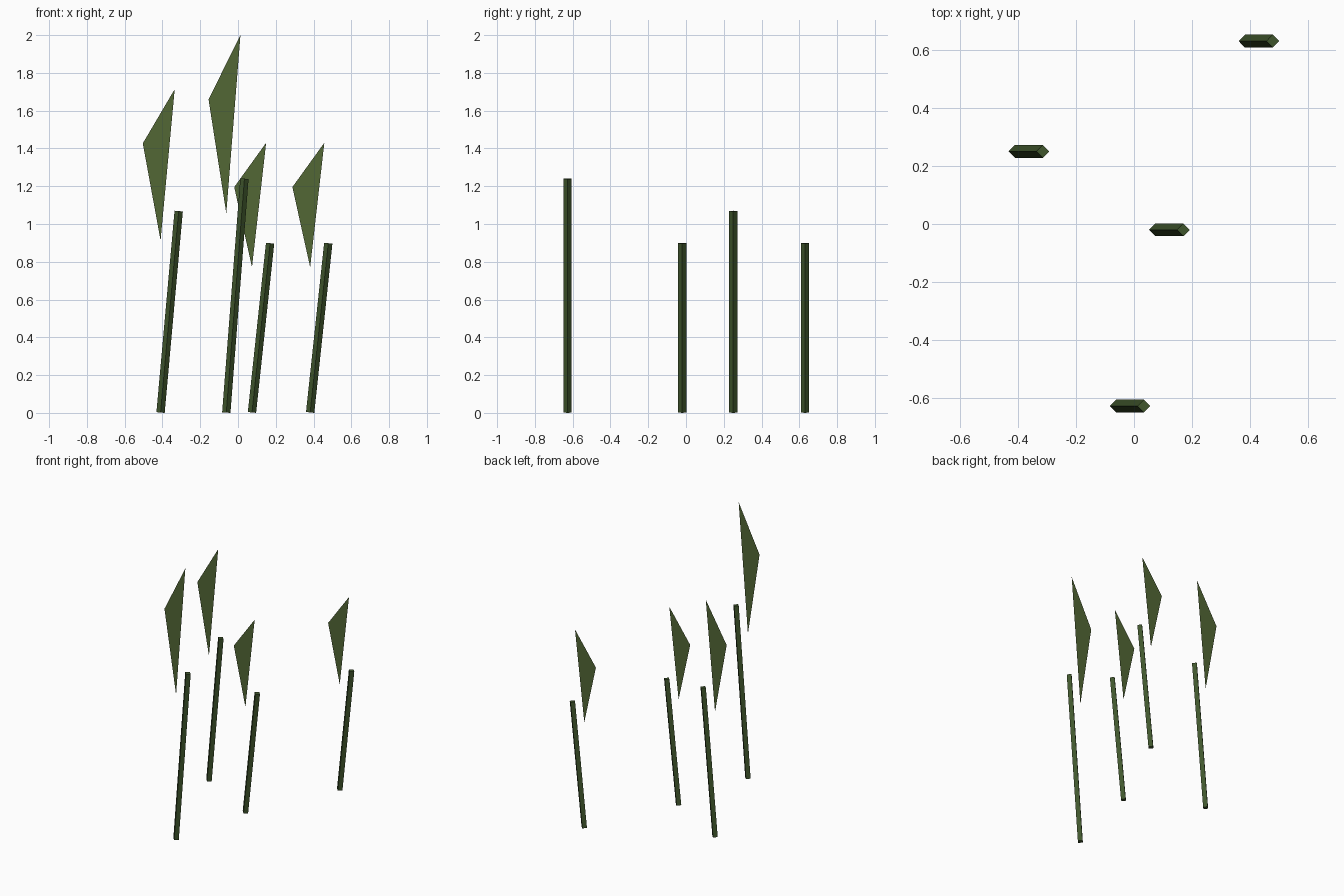
import bpy, bmesh
from mathutils import Matrix, Vector

if "Cube" in bpy.data.objects:
    bpy.data.objects.remove(bpy.data.objects["Cube"])


def material(name, color):
    m = bpy.data.materials.new(name)
    m.diffuse_color = (*color, 1)
    m.use_nodes = True
    m.node_tree.nodes["Principled BSDF"].inputs["Base Color"].default_value = m.diffuse_color
    return m


STALK = material("stalk_green", (0.052, 0.095, 0.026))
LEAF = material("leaf_green", (0.085, 0.135, 0.036))


def add_object(name, bm, mat, location):
    mesh = bpy.data.meshes.new(name)
    bm.to_mesh(mesh)
    bm.free()
    mesh.materials.append(mat)
    ob = bpy.data.objects.new(name, mesh)
    ob.location = location
    bpy.context.collection.objects.link(ob)


def reed(i, x, y, height):
    # leaning four-sided stalk
    axis = Vector((0.096, 0, 0.6 * height + 0.038))
    turn = Vector((0, 0, 1)).rotation_difference(axis).to_matrix().to_4x4()
    bm = bmesh.new()
    bmesh.ops.create_cone(bm, cap_ends=True, segments=4, radius1=0.022,
                          radius2=0.022, depth=axis.length,
                          matrix=turn @ Matrix.Translation((0, 0, axis.length / 2)))
    lowest = min(v.co.z for v in bm.verts)
    add_object(f"stalk_{i}", bm, STALK, (x, y, -lowest))

    # flat triangular leaf blade above the root
    bm = bmesh.new()
    outline = [(0, 0.5 * height + 0.056), (0.075, height),
               (-0.094, 0.815 * height + 0.03)]
    bm.faces.new([bm.verts.new((px, 0, pz)) for px, pz in outline])
    add_object(f"leaf_{i}", bm, LEAF, (x, y, 0))


# root x, root y, leaf tip height
for i, r in enumerate([(-0.062, -0.627, 2.0), (-0.41, 0.25, 1.714),
                       (0.074, -0.02, 1.43), (0.382, 0.63, 1.43)], 1):
    reed(i, *r)
